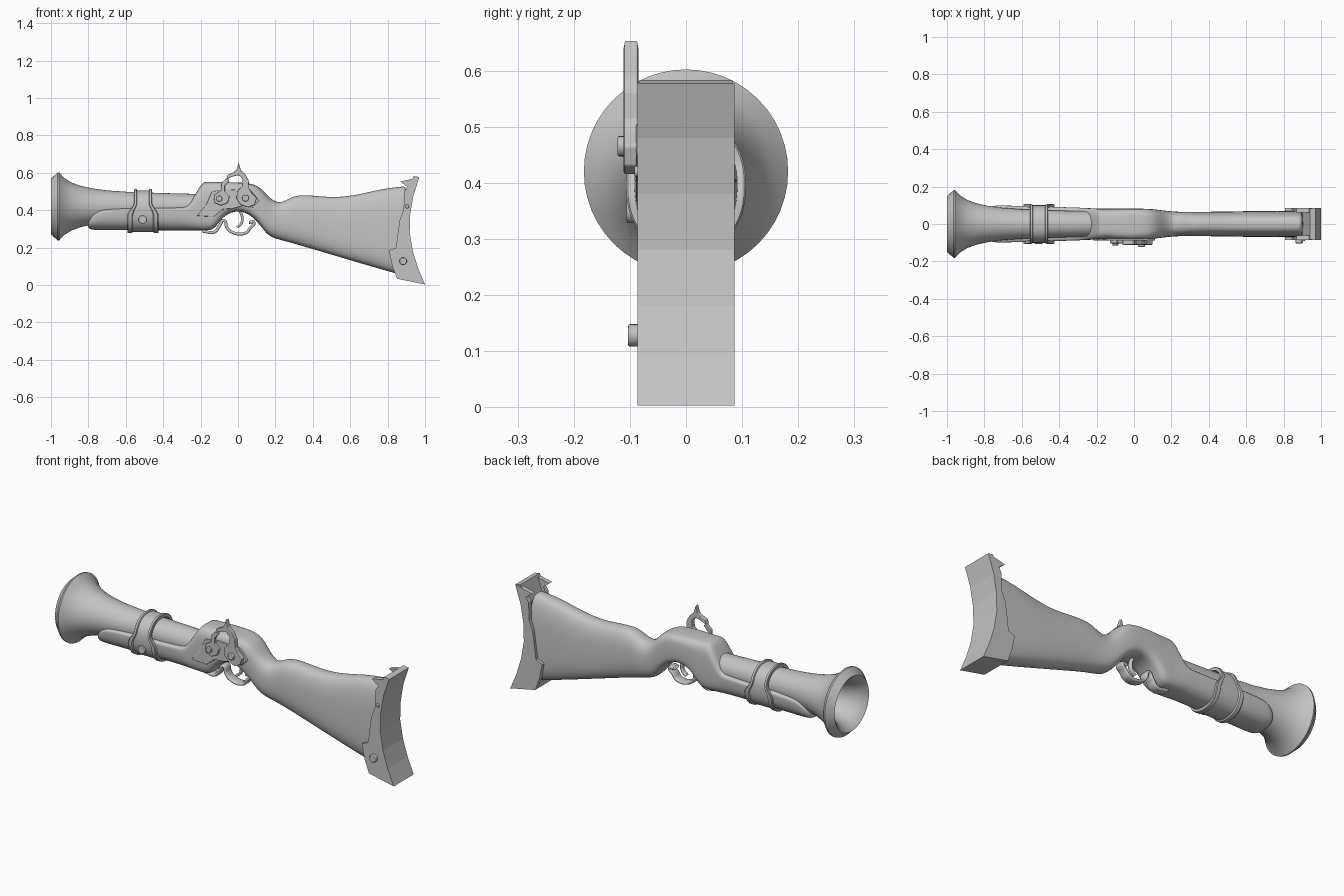
import bpy, bmesh, math
from mathutils import Matrix

cube = bpy.data.objects.get("Cube")
if cube:
    bpy.data.objects.remove(cube, do_unlink=True)

# Single plain grey for every part
grey = bpy.data.materials.new("plain_grey")
grey.use_nodes = True
colour = (0.55, 0.55, 0.55, 1)
grey.diffuse_color = colour
grey.node_tree.nodes["Principled BSDF"].inputs["Base Color"].default_value = colour


def finish(name, bm, smooth=None, bevel=0, subsurf=0):
    """Turn a bmesh into a named object with modifiers and shading."""
    bmesh.ops.recalc_face_normals(bm, faces=bm.faces)
    mesh = bpy.data.meshes.new(name)
    bm.to_mesh(mesh)
    bm.free()
    mesh.materials.append(grey)
    obj = bpy.data.objects.new(name, mesh)
    bpy.context.collection.objects.link(obj)
    if bevel:
        mod = obj.modifiers.new("Bevel", "BEVEL")
        mod.width, mod.segments, mod.limit_method = bevel, 2, "ANGLE"
    if subsurf:
        mod = obj.modifiers.new("Subdivision", "SUBSURF")
        mod.levels = mod.render_levels = subsurf
    if smooth:
        bpy.ops.object.select_all(action="DESELECT")
        obj.select_set(True)
        bpy.context.view_layer.objects.active = obj
        bpy.ops.object.shade_smooth_by_angle(angle=math.radians(smooth))
    return obj


def loft(name, rings, closed=False, **options):
    """Skin a list of equal-length rings; cap the ends or join them."""
    bm = bmesh.new()
    loops = [[bm.verts.new(p) for p in ring] for ring in rings]
    pairs = list(zip(loops, loops[1:]))
    if closed:
        pairs.append((loops[-1], loops[0]))
    else:
        bm.faces.new(loops[0])
        bm.faces.new(loops[-1])
    for a, b in pairs:
        for i in range(len(a)):
            j = (i + 1) % len(a)
            bm.faces.new((a[i], a[j], b[j], b[i]))
    return finish(name, bm, **options)


def prism(name, outline, y0, y1, **options):
    """Extrude an x-z outline from y0 to y1."""
    bm = bmesh.new()
    face = bm.faces.new([bm.verts.new((x, y0, z)) for x, z in outline])
    new = bmesh.ops.extrude_face_region(bm, geom=[face])["geom"]
    moved = [v for v in new if isinstance(v, bmesh.types.BMVert)]
    bmesh.ops.translate(bm, verts=moved, vec=(0, y1 - y0, 0))
    return finish(name, bm, **options)


def bolt(name, x, z, radius, y0, y1):
    bm = bmesh.new()
    place = Matrix.Translation((x, (y0 + y1) / 2, z)) @ Matrix.Rotation(math.pi / 2, 4, "X")
    bmesh.ops.create_cone(bm, cap_ends=True, segments=20, radius1=radius,
                          radius2=radius, depth=abs(y1 - y0), matrix=place)
    return finish(name, bm, smooth=40, bevel=0.003)


def strip(name, path, half_width, thickness, y=0):
    """Flat metal strip that follows an x-z path."""
    data = bpy.data.curves.new(name, "CURVE")
    data.dimensions = "2D"
    data.fill_mode = "NONE" if hasattr(data, "none") else data.fill_mode
    data.extrude, data.bevel_depth, data.bevel_resolution = half_width, thickness, 1
    spline = data.splines.new("BEZIER")
    spline.bezier_points.add(len(path) - 1)
    for point, (x, z) in zip(spline.bezier_points, path):
        point.co = (x, z, 0)
        point.handle_left_type = point.handle_right_type = "AUTO"
    data.materials.append(grey)
    obj = bpy.data.objects.new(name, data)
    obj.rotation_euler.x = math.pi / 2
    obj.location.y = y
    bpy.context.collection.objects.link(obj)


def power(value, n):
    return math.copysign(abs(value) ** (2 / n), value)


def angles(count):
    return [2 * math.pi * i / count for i in range(count)]


# Flared barrel with a hollow muzzle, turned around the x axis
AXIS = 0.42
profile = [(-.15, .066), (-.3, .069), (-.5, .075), (-.6, .079), (-.7, .086), (-.78, .097),
           (-.84, .11), (-.89, .128), (-.93, .153), (-.957, .182), (-.965, .181),
           (-1, .148), (-.985, .13), (-.95, .108), (-.9, .092), (-.82, .078), (-.7, .07)]
loft("barrel", [[(x, r * math.cos(a), AXIS + r * math.sin(a)) for a in angles(48)]
                for x, r in profile], smooth=35)

# Stock: x, bottom, top, half width, height share of widest line, squareness
sections = [
    (-.802, .308, .335, .06, .7, 2.4), (-.79, .297, .365, .085, .8, 2.4),
    (-.755, .293, .402, .099, .8, 2.4), (-.71, .293, .414, .1, .85, 2.5),
    (-.5, .292, .416, .095, .85, 2.5), (-.29, .292, .418, .088, .85, 2.6),
    (-.26, .292, .428, .086, .75, 3), (-.195, .292, .548, .083, .5, 4),
    (-.17, .292, .553, .083, .5, 4), (-.125, .294, .552, .083, .5, 4),
    (-.08, .372, .551, .083, .5, 4), (0, .403, .549, .083, .5, 4),
    (.07, .375, .545, .082, .5, 4), (.12, .318, .523, .078, .5, 3.2),
    (.16, .262, .475, .072, .5, 2.7), (.21, .245, .436, .067, .5, 2.5),
    (.26, .232, .454, .065, .5, 2.5), (.32, .215, .492, .065, .5, 2.5),
    (.5, .162, .465, .067, .45, 2.7), (.64, .12, .483, .07, .42, 2.8),
    (.76, .085, .515, .071, .4, 3), (.89, .048, .53, .072, .4, 3),
    (.905, .044, .531, .072, .4, 3)]


def stock_ring(x, low, high, width, share, n):
    mid = low + share * (high - low)
    ring = []
    for a in angles(24):
        s = power(math.sin(a), n)
        reach = high - mid if s > 0 else mid - low
        ring.append((x, width * power(math.cos(a), n), mid + reach * s))
    return ring


loft("stock", [stock_ring(*s) for s in sections], smooth=60, subsurf=2)

# Barrel band: thin plate between two raised rims, wider around the lower half
band_steps = [(-1, .94), (-1, 1.07), (-.95, 1.1), (-.72, 1.1), (-.66, 1.035),
              (.66, 1.035), (.72, 1.1), (.95, 1.1), (1, 1.07), (1, .94)]


def band_ring(u, scale):
    ring = []
    for a in angles(64):
        z = .395 + .107 * scale * power(math.sin(a), 2.3)
        t = max(0, min(1, (.44 - z) / .07))
        reach = .048 + .035 * t * t * (3 - 2 * t)
        ring.append((-.508 + u * reach, .097 * scale * power(math.cos(a), 2.3), z))
    return ring


loft("barrel_band", [band_ring(*s) for s in band_steps], closed=True, smooth=35)
bolt("band_bolt", -.51, .35, .022, -.07, -.106)

# Butt plate: concave back wall, floor and two pointed side flanges
back = [(.97, .577), (.938, .48), (.921, .38), (.918, .28), (.935, .18), (.963, .09), (1, .003)]
wall = back + [(x - .03, z + .006) for x, z in reversed(back)]
prism("butt_plate_back", wall, -.083, .083)
prism("butt_plate_floor", [(.85, .034), (1, .003), (.97, .06), (.85, .06)], -.083, .083)
front_edge = [(.85, .034), (.825, .1), (.807, .185), (.845, .2), (.852, .26),
              (.865, .35), (.885, .4), (.89, .5), (.905, .525), (.868, .553)]
for side, label in ((-1, "right"), (1, "left")):
    prism(f"butt_flange_{label}", back + front_edge, side * .062, side * .086)
bolt("butt_bolt", .883, .128, .02, -.08, -.103)
bolt("butt_pin", .904, .42, .01, -.08, -.092)

# Lock plate with lower scroll on the right side
lock = [(-.22, .37), (-.17, .43), (-.14, .5), (-.06, .512), (.07, .505), (.115, .45),
        (.08, .415), (.03, .425), (-.02, .41), (-.08, .405), (-.13, .365)]
prism("lock_plate", lock, -.07, -.089, bevel=.004)

# Hammer with a tall spur, and the striker arm in front of it
hammer = [(.015, .43), (.055, .415), (.09, .43), (.1, .465), (.075, .49), (.06, .515),
          (.057, .56), (.04, .59), (.015, .615), (.003, .655), (-.008, .615), (-.03, .6),
          (-.055, .59), (-.062, .565), (-.03, .58), (.005, .588), (.025, .565),
          (.022, .53), (-.005, .5), (-.008, .46)]
prism("hammer", hammer, -.085, -.111, bevel=.004)
striker = [(-.125, .44), (-.09, .425), (-.055, .44), (-.045, .475), (-.07, .5), (-.07, .53),
           (-.045, .56), (-.06, .572), (-.09, .545), (-.092, .505), (-.13, .48)]
prism("striker_arm", striker, -.085, -.103, bevel=.004)
bolt("hammer_bolt", .04, .465, .018, -.1, -.122)
bolt("striker_bolt", -.1, .462, .016, -.09, -.114)

# Trigger and its guard
guard = [(-.19, .288), (-.125, .284), (-.1, .315), (-.075, .345), (-.06, .31), (-.04, .287),
         (.04, .278), (.065, .305), (.085, .335), (.06, .335)]
strip("trigger_guard", guard, .018, .008)
strip("trigger", [(.005, .41), (.022, .365), (.018, .33), (-.005, .308)], .006, .007)
